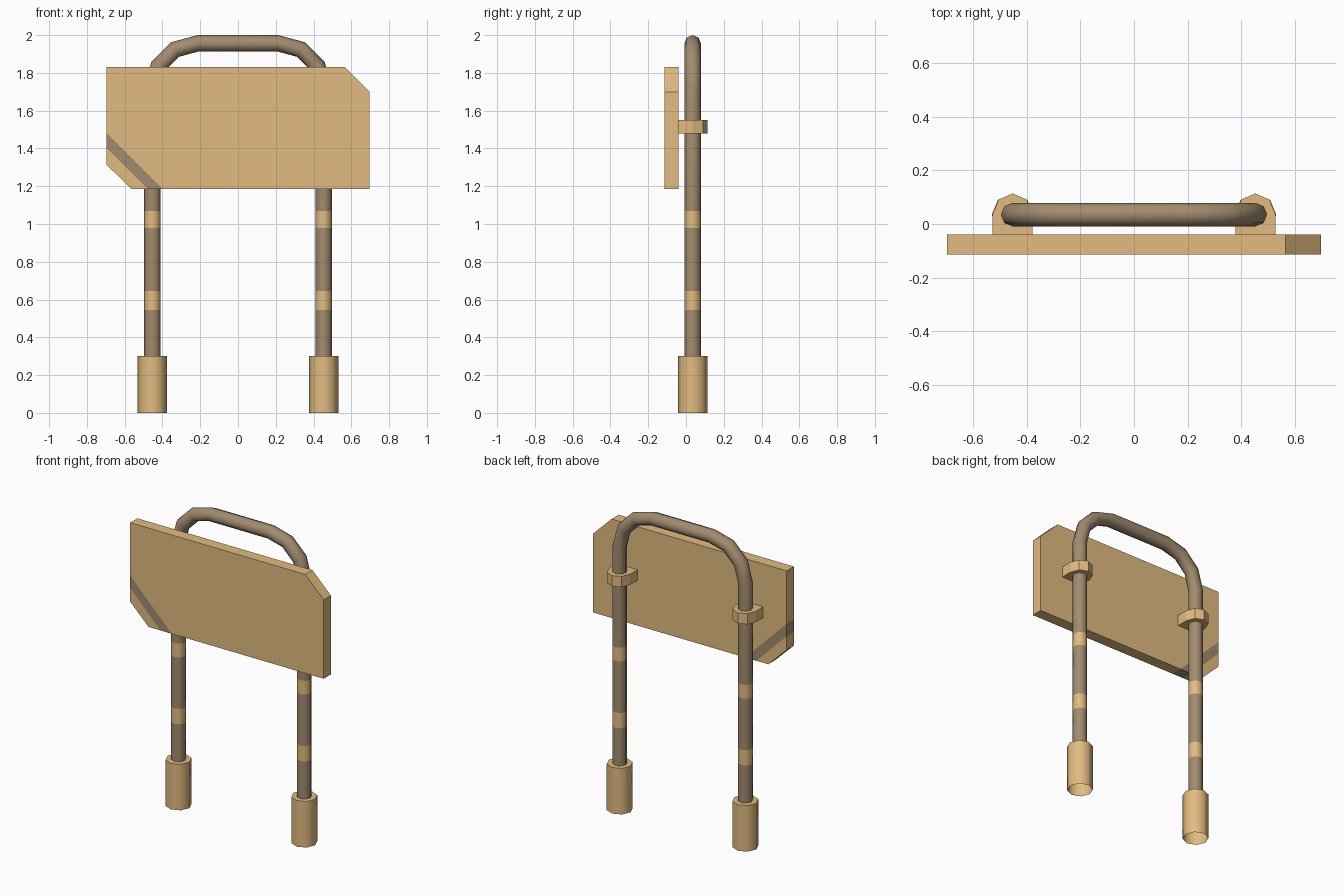
import bpy, bmesh
from math import sin, cos, pi, radians
from mathutils import Vector

if "Cube" in bpy.data.objects:
    bpy.data.objects.remove(bpy.data.objects["Cube"])

LEG_X, TUBE_Y, SIDES = 0.453, 0.035, 8


def material(name, rgb):
    m = bpy.data.materials.new(name)
    m.diffuse_color = (*rgb, 1)
    m.use_nodes = True
    m.node_tree.nodes["Principled BSDF"].inputs["Base Color"].default_value = m.diffuse_color
    return m


TAN = material("tan", (0.76, 0.50, 0.22))
BROWN = material("brown", (0.36, 0.26, 0.16))


def finish(bm, name, mats, smooth=False):
    bm.normal_update()
    me = bpy.data.meshes.new(name)
    bm.to_mesh(me)
    bm.free()
    for m in mats:
        me.materials.append(m)
    ob = bpy.data.objects.new(name, me)
    bpy.context.collection.objects.link(ob)
    if smooth:
        bpy.ops.object.select_all(action='DESELECT')
        ob.select_set(True)
        bpy.context.view_layer.objects.active = ob
        bpy.ops.object.shade_smooth_by_angle(angle=radians(60))
    return ob


def prism(points, offset):
    """Closed prism from a planar outline swept along offset."""
    bm = bmesh.new()
    face = bm.faces.new([bm.verts.new(p) for p in points])
    ext = bmesh.ops.extrude_face_region(bm, geom=[face], use_keep_orig=True)
    moved = [g for g in ext['geom'] if isinstance(g, bmesh.types.BMVert)]
    bmesh.ops.translate(bm, verts=moved, vec=offset)
    bmesh.ops.recalc_face_normals(bm, faces=bm.faces)
    return bm


# Sign board: clipped rectangle with a diagonal stripe cut into it
outline = [(-0.697, 1.83), (0.565, 1.83), (0.697, 1.70),
           (0.697, 1.186), (-0.565, 1.186), (-0.697, 1.315)]
bm = prism([(x, -0.114, z) for x, z in outline], (0, 0.074, 0))
LOW, HIGH = 0.707, 0.788
for d in (LOW, HIGH):
    bmesh.ops.bisect_plane(bm, geom=bm.verts[:] + bm.edges[:] + bm.faces[:],
                           plane_co=(0, 0, d), plane_no=(1, 0, 1))
for f in bm.faces:
    c = f.calc_center_median()
    f.material_index = int(LOW < c.x + c.z < HIGH)
finish(bm, "sign_board", [TAN, BROWN])

# Bent tube frame: path with leg rings at the band edges and a 30 degree arc
BANDS = [(0.545, 0.645), (0.98, 1.07)]
R_BEND, R_TUBE, BEND_X, BEND_Z = 0.24, 0.044, 0.213, 1.716
half = [(-LEG_X, z, pi) for z in (0.30, 0.545, 0.645, 0.98, 1.07)]
half += [(-BEND_X + R_BEND * cos(a), BEND_Z + R_BEND * sin(a), a)
         for a in (pi, pi * 5 / 6, pi * 2 / 3, pi / 2)]
path = half + [(-x, z, pi - a) for x, z, a in reversed(half)]
bm = bmesh.new()
rings = []
for x, z, a in path:
    out = Vector((cos(a), 0, sin(a)))
    rings.append([bm.verts.new(Vector((x, TUBE_Y, z)) + R_TUBE *
                  (out * cos(t) + Vector((0, sin(t), 0))))
                  for t in (2 * pi * k / SIDES for k in range(SIDES))])
for r0, r1 in zip(rings, rings[1:]):
    for k in range(SIDES):
        j = (k + 1) % SIDES
        f = bm.faces.new((r0[k], r0[j], r1[j], r1[k]))
        z = f.calc_center_median().z
        f.material_index = int(any(a < z < b for a, b in BANDS))
bmesh.ops.recalc_face_normals(bm, faces=bm.faces)
finish(bm, "tube_frame", [BROWN, TAN], smooth=True)

for side, sx in (("left", -1), ("right", 1)):
    X = sx * LEG_X
    # Base sleeve, open underneath
    ring = [(X + 0.078 * cos(2 * pi * k / SIDES),
             TUBE_Y + 0.078 * sin(2 * pi * k / SIDES), 0) for k in range(SIDES)]
    bm = prism(ring, (0, 0, 0.30))
    bottom = [f for f in bm.faces if f.calc_center_median().z < 0.01]
    bmesh.ops.delete(bm, geom=bottom, context='FACES_ONLY')
    finish(bm, side + "_base_sleeve", [TAN], smooth=True)

    # Clamp: half octagon around the tube, straight sides to the board
    clamp = [(X + 0.075 * cos(pi * k / 4), TUBE_Y + 0.079 * sin(pi * k / 4), 1.48)
             for k in range(5)]
    clamp += [(X - 0.075, -0.04, 1.48), (X + 0.075, -0.04, 1.48)]
    finish(prism(clamp, (0, 0, 0.07)), side + "_clamp", [TAN])
